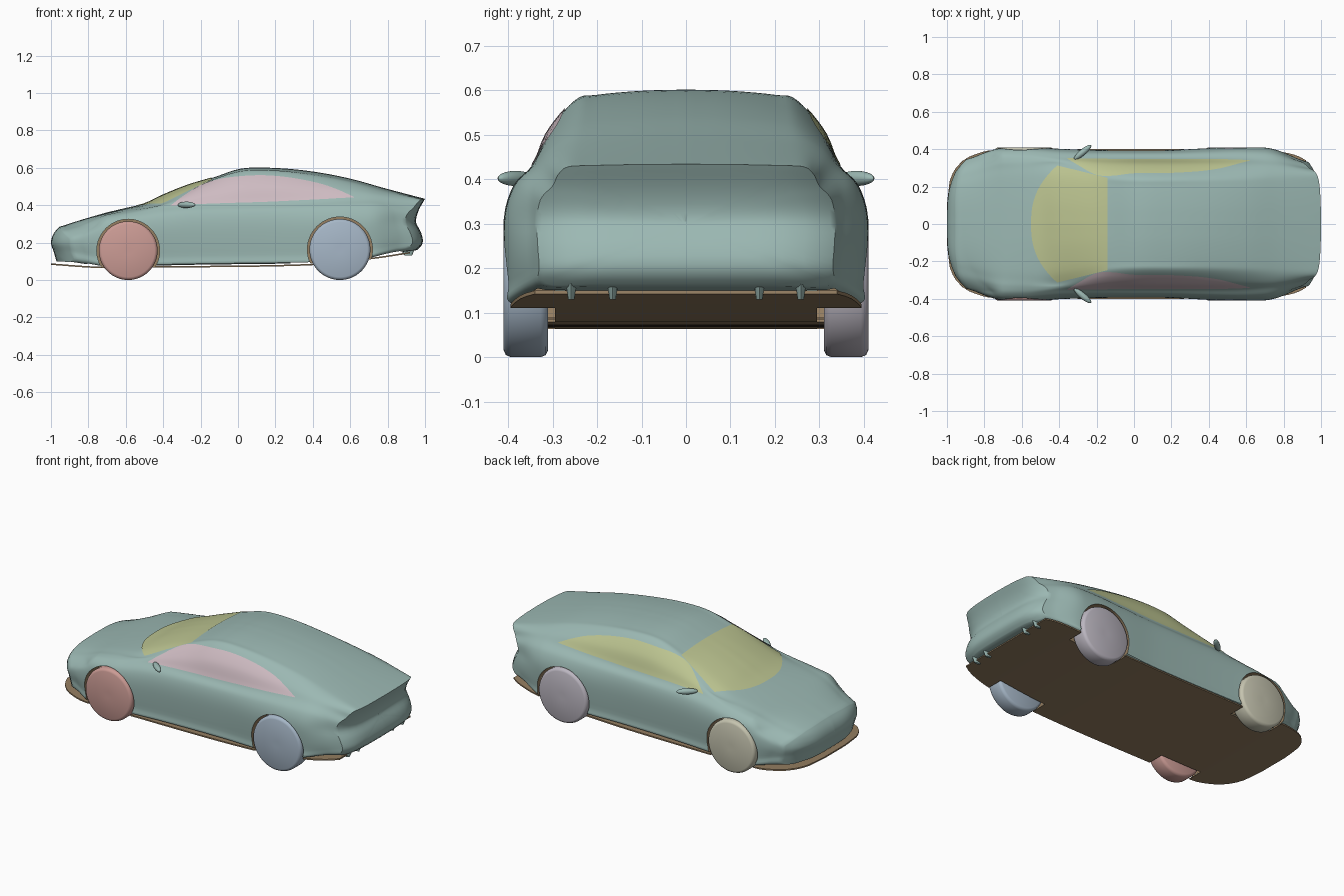
import bpy, bmesh, math
from mathutils import Vector, Matrix
from mathutils.bvhtree import BVHTree

if "Cube" in bpy.data.objects:
    bpy.data.objects.remove(bpy.data.objects["Cube"])


def curve(table, x):
    """Smooth interpolation of table rows (x, a, b, ...)."""
    x = min(max(x, table[0][0]), table[-1][0])
    i = 0
    while i < len(table) - 2 and x > table[i + 1][0]:
        i += 1
    a, b = table[i], table[i + 1]
    p, n = table[max(i - 1, 0)], table[min(i + 2, len(table) - 1)]
    h = b[0] - a[0]
    t = (x - a[0]) / h
    out = []
    for k in range(1, len(a)):
        ma = (b[k] - p[k]) / (b[0] - p[0]) * h
        mb = (n[k] - a[k]) / (n[0] - a[0]) * h
        out.append((2*t**3 - 3*t*t + 1)*a[k] + (t**3 - 2*t*t + t)*ma
                   + (3*t*t - 2*t**3)*b[k] + (t**3 - t*t)*mb)
    return out


def material(name, rgb):
    m = bpy.data.materials.new(name)
    m.diffuse_color = (*rgb, 1)
    m.use_nodes = True
    m.node_tree.nodes["Principled BSDF"].inputs["Base Color"].default_value = m.diffuse_color
    return m


def finish(name, bm, mat=None):
    bmesh.ops.recalc_face_normals(bm, faces=bm.faces)
    me = bpy.data.meshes.new(name)
    bm.to_mesh(me)
    bm.free()
    ob = bpy.data.objects.new(name, me)
    bpy.context.collection.objects.link(ob)
    if mat:
        me.materials.append(mat)
    return ob


def select(ob):
    bpy.ops.object.select_all(action='DESELECT')
    ob.select_set(True)
    bpy.context.view_layer.objects.active = ob


def smooth(ob, angle=35):
    select(ob)
    bpy.ops.object.shade_smooth_by_angle(angle=math.radians(angle))


def skin(rows, closed=False):
    """Mesh over a grid of points; closed loops get end caps."""
    bm = bmesh.new()
    vs = [[bm.verts.new(p) for p in r] for r in rows]
    n = len(rows[0])
    for a, b in zip(vs, vs[1:]):
        for j in range(n if closed else n - 1):
            k = (j + 1) % n
            bm.faces.new((a[j], a[k], b[k], b[j]))
    if closed:
        bm.faces.new(vs[0])
        bm.faces.new(vs[-1])
    return bm


PAINT = material("paint", (0.33, 0.48, 0.45))
UNDER = material("underside", (0.30, 0.21, 0.12))
OLIVE = material("glass_olive", (0.50, 0.55, 0.28))
PINK = material("glass_pink", (0.62, 0.50, 0.54))

# Body stations: x, bottom, half width, belt y, belt z, roof edge y, roof edge z, top
STATIONS = [
    (-1.0, .100, .345, .325, .235, .24, .268, .285),
    (-.88, .085, .378, .350, .280, .27, .302, .318),
    (-.75, .075, .403, .368, .325, .29, .340, .350),
    (-.58, .076, .411, .372, .352, .30, .375, .390),
    (-.50, .076, .408, .365, .366, .31, .385, .408),
    (-.40, .077, .402, .354, .386, .313, .408, .455),
    (-.27, .080, .397, .350, .400, .287, .468, .507),
    (-.13, .082, .394, .347, .406, .257, .530, .549),
    (.02, .084, .393, .346, .411, .250, .573, .596),
    (.20, .086, .395, .346, .415, .250, .575, .599),
    (.40, .090, .405, .348, .422, .252, .553, .580),
    (.60, .106, .411, .348, .428, .256, .519, .542),
    (.78, .126, .398, .335, .424, .263, .476, .492),
    (1.0, .160, .335, .300, .385, .265, .428, .434)]
NOSE_Z = [(.08, -.965), (.15, -.985), (.2, -1), (.25, -.985), (.29, -.95)]
TAIL_Z = [(.13, .92), (.19, .985), (.25, .98), (.31, .952), (.37, .965), (.434, 1)]
NOSE_Y = [(0, 0), (.15, .006), (.25, .032), (.3, .06), (.36, .12)]
TAIL_Y = [(0, 0), (.15, .003), (.24, .012), (.3, .035), (.35, .07)]


def bend(p):
    """Shape the flat ends into the nose and tail outlines."""
    x, y, z = p
    if x < -.7:
        e = curve(NOSE_Z, z)[0] + curve(NOSE_Y, abs(y))[0]
        x = -.7 + (x + .7) / -.3 * (e + .7)
    elif x > .7:
        e = curve(TAIL_Z, z)[0] - curve(TAIL_Y, abs(y))[0]
        x = .7 + (x - .7) / .3 * (e - .7)
    return (x, y, z)


def section(x, k=1):
    zb, w, ws, zs, wr, zr, zt = curve(STATIONS, x)
    zm = zb + (zs - zb) * .6
    pts = [(0, zb), (.6*w, zb), (.96*w, zb + .001), (.985*w, zb + .05), (w, zm),
           (.5*w + .5*ws + .01, zm + (zs - zm)*.65), (ws, zs),
           ((ws + wr)/2 + .1*(zr - zs), (zs + zr)/2 + .005), (wr, zr),
           (.8*wr, zr + (zt - zr)*.5), (.4*wr, zr + (zt - zr)*.88), (0, zt)]
    rows = [(i, *p) for i, p in enumerate(pts)]
    half = [curve(rows, i / 5) for i in range(5 * 11 + 1)]
    half[0][0] = half[-1][0] = 0
    ring = half + [(-y, z) for y, z in half[-2:0:-1]]
    zc = (zb + zt) / 2
    return [bend((x, y * k, zc + (z - zc) * k)) for y, z in ring]


ks = [.06, .2, .35, .5, .65, .8, .9, .97]
rows = ([section(-1, k) for k in ks] + [section(-1 + i / 50) for i in range(101)]
        + [section(1, k) for k in reversed(ks)])
bm = skin(rows, True)
bmesh.ops.recalc_face_normals(bm, faces=bm.faces)
tree = BVHTree.FromBMesh(bm)
body = finish("body_shell", bm, PAINT)
body.data.materials.append(UNDER)

# Floor panel with the front lip
PLAN = [(-1, .10), (-.985, .23), (-.93, .325), (-.85, .372), (-.75, .395),
        (.7, .395), (.86, .37), (.92, .34)]
FLOOR = [(-1, .085), (-.75, .068), (-.43, .07), (.38, .082), (.72, .116), (.92, .146)]
xs = [-1, -.995, -.985, -.97] + [-.95 + i * .034 for i in range(56)]
floor = finish("floor_panel", skin(
    [[(x, s / 6 * curve(PLAN, x)[0], curve(FLOOR, x)[0]) for s in range(-6, 7)]
     for x in xs]), UNDER)
sol = floor.modifiers.new("thick", 'SOLIDIFY')
sol.thickness, sol.offset = .008, 0

# Wheel arches cut from body and floor
AXLES = [("front", -.587, .157), ("rear", .545, .163)]
bm = bmesh.new()
for _, x, r in AXLES:
    for s in (-1, 1):
        bmesh.ops.create_cone(bm, cap_ends=True, segments=64, radius1=r + .011,
                              radius2=r + .011, depth=.24,
                              matrix=Matrix.Translation((x, s * .415, r))
                              @ Matrix.Rotation(math.pi / 2, 4, 'X'))
cutter = finish("arch_cutter", bm)
for ob in (body, floor):
    m = ob.modifiers.new("arches", 'BOOLEAN')
    m.object, m.operation, m.solver = cutter, 'DIFFERENCE', 'EXACT'
    select(ob)
    for mod in list(ob.modifiers):
        bpy.ops.object.modifier_apply(modifier=mod.name)
bpy.data.objects.remove(cutter)

# Open the shell above the floor, tint the arch liners
bm = bmesh.new()
bm.from_mesh(body.data)
gone = []
for f in bm.faces:
    c = f.calc_center_median()
    if f.normal.z < -.9 and c.z < .16 and c.x < .88:
        gone.append(f)
    f.material_index = int(any(
        math.hypot(c.x - x, c.z - r) < r + .0115 and abs(c.y) < .409 for _, x, r in AXLES))
bmesh.ops.delete(bm, geom=gone, context='FACES')
bm.to_mesh(body.data)
bm.free()
smooth(body)
smooth(floor)


def glass(name, grid, way, mat):
    """Drape a grid of points on the body along a direction."""
    out = []
    for row in grid:
        line = []
        for p in row:
            hit, nor, _, _ = tree.ray_cast(Vector(p), Vector(way))
            line.append(hit + nor * .003 if hit else Vector(p))
        out.append(line)
    smooth(finish(name, skin(out), mat))


# Windscreen
grid = []
for i in range(21):
    t = i / 20
    grid.append([((-.55 + .14 * abs(s / 12)**2.5) * (1 - t) - .14 * t,
                  s / 12 * (.312 - .066 * t), 1) for s in range(-12, 13)])
glass("windscreen", grid, (0, 0, -1), OLIVE)

# Side windows: x, lower edge, upper edge
WINDOW = [(-.36, .395, .397), (-.30, .400, .442), (-.2, .405, .505), (-.1, .409, .538),
          (.02, .413, .554), (.15, .417, .558), (.3, .424, .543), (.45, .431, .511),
          (.55, .437, .475), (.62, .440, .442)]
for side, s, mat in (("right", -1, PINK), ("left", 1, OLIVE)):
    grid = []
    for i in range(50):
        x = -.36 + .02 * i
        lo, hi = curve(WINDOW, x)
        grid.append([(x, s, lo + (hi - lo) * j / 10) for j in range(11)])
    glass(side + "_window", grid, (0, -s, 0), mat)

# Door mirrors
for side, s in (("right", -1), ("left", 1)):
    bm = bmesh.new()
    bmesh.ops.create_uvsphere(bm, u_segments=24, v_segments=16, radius=1,
                              matrix=Matrix.Translation((-.275, s * .383, .402))
                              @ Matrix.Rotation(s * math.radians(40), 4, 'Z')
                              @ Matrix.Diagonal((.06, .017, .017, 1)))
    smooth(finish(side + "_mirror", bm, PAINT))

# Rear bumper fins
for side, s in (("right", -1), ("left", 1)):
    for part, y in (("inner", .165), ("outer", .258)):
        bm = bmesh.new()
        bmesh.ops.create_cone(bm, cap_ends=True, segments=16, radius1=.4, radius2=1,
                              depth=1, matrix=Matrix.Translation((.91, s * y, .165))
                              @ Matrix.Diagonal((.05, .018, .07, 1)))
        smooth(finish(f"{side}_{part}_fin", bm, PAINT))

# Wheels: plain discs with rounded shoulders
TINTS = {("front", -1): (.60, .33, .30), ("front", 1): (.56, .55, .43),
         ("rear", -1): (.38, .47, .57), ("rear", 1): (.50, .47, .53)}
for (end, s), rgb in TINTS.items():
    x, r = next((x, r) for n, x, r in AXLES if n == end)
    profile = [(.2, .31), (r - .016, .31), (r - .005, .315), (r, .327),
               (r, .393), (r - .005, .405), (r - .016, .41), (.02, .41)]
    profile[0] = (.02, .31)
    rings = [[(x + q * math.cos(a * math.pi / 32), s * y, r + q * math.sin(a * math.pi / 32))
              for a in range(64)] for q, y in profile]
    name = f"{end}_{'right' if s < 0 else 'left'}_wheel"
    smooth(finish(name, skin(rings, True), material(name, rgb)), 50)
